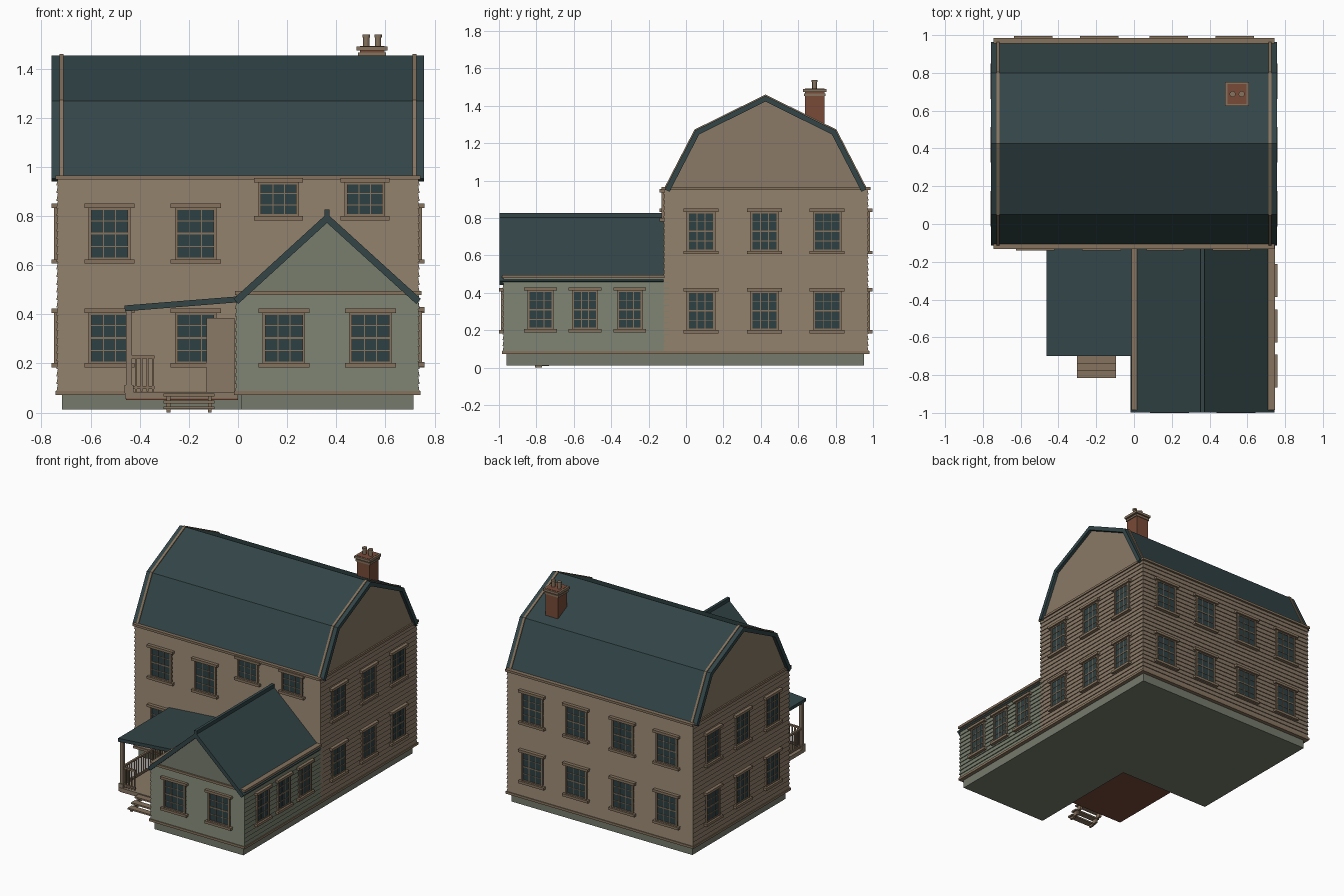
import bpy, bmesh, math
from mathutils import Vector

if "Cube" in bpy.data.objects:
    bpy.data.objects.remove(bpy.data.objects["Cube"])


def material(name, rgb):
    m = bpy.data.materials.new(name)
    m.diffuse_color = (*rgb, 1)
    m.use_nodes = True
    m.node_tree.nodes["Principled BSDF"].inputs["Base Color"].default_value = m.diffuse_color
    return m


TAN = material("tan siding", (0.255, 0.195, 0.135))
TRIM = material("brown trim", (0.235, 0.170, 0.110))
GREEN = material("sage siding", (0.185, 0.205, 0.150))
STONE = material("foundation grey green", (0.180, 0.195, 0.148))
ROOF = material("dark teal roof", (0.033, 0.060, 0.064))
GLASS = material("window glass", (0.027, 0.050, 0.054))
BRICK = material("red brick", (0.190, 0.070, 0.040))


def finish(name, bm, mat):
    bmesh.ops.recalc_face_normals(bm, faces=bm.faces)
    me = bpy.data.meshes.new(name)
    bm.to_mesh(me)
    bm.free()
    me.materials.append(mat)
    ob = bpy.data.objects.new(name, me)
    bpy.context.collection.objects.link(ob)
    return ob


def boxes(name, items, mat):
    """Each item is x0, x1, y0, y1, z0, z1."""
    bm = bmesh.new()
    for x0, x1, y0, y1, z0, z1 in items:
        vs = bmesh.ops.create_cube(bm, size=1)["verts"]
        for v in vs:
            v.co = Vector(((x0 + x1) / 2 + v.co.x * (x1 - x0),
                           (y0 + y1) / 2 + v.co.y * (y1 - y0),
                           (z0 + z1) / 2 + v.co.z * (z1 - z0)))
    return finish(name, bm, mat)


def place(axis, a, p):
    """Point of a cross-section p = (h, z) at position a along an axis."""
    return (a, p[0], p[1]) if axis == "x" else (p[0], a, p[1])


def prism(name, pts, axis, a, b, mat):
    bm = bmesh.new()
    ends = [[bm.verts.new(place(axis, t, p)) for p in pts] for t in (a, b)]
    for e in ends:
        bm.faces.new(e)
    for i in range(len(pts)):
        j = (i + 1) % len(pts)
        bm.faces.new((ends[0][i], ends[0][j], ends[1][j], ends[1][i]))
    return finish(name, bm, mat)


def offset(pts, d):
    """Move an open polyline (left to right) up along its mitred normals."""
    out = []
    for i, p in enumerate(pts):
        ns = []
        for q, r in ((i - 1, i), (i, i + 1)):
            if q >= 0 and r < len(pts):
                e = Vector(pts[r]) - Vector(pts[q])
                ns.append(Vector((-e.y, e.x)).normalized())
        n = sum(ns, Vector((0, 0))).normalized()
        out.append(tuple(Vector(p) + n * d / n.dot(ns[0])))
    return out


def ribbon(name, pts, d0, d1, axis, a, b, mat):
    """Folded sheet between two offsets of a polyline."""
    bm = bmesh.new()
    g = [[[bm.verts.new(place(axis, t, p)) for p in offset(pts, d)]
          for d in (d0, d1)] for t in (a, b)]
    for i in range(len(pts) - 1):
        for k in (0, 1):
            bm.faces.new((g[k][0][i], g[k][0][i+1], g[k][1][i+1], g[k][1][i]))
            bm.faces.new((g[0][k][i], g[0][k][i+1], g[1][k][i+1], g[1][k][i]))
    for i in (0, len(pts) - 1):
        bm.faces.new((g[0][0][i], g[0][1][i], g[1][1][i], g[1][0][i]))
    return finish(name, bm, mat)


def siding(name, x0, x1, y0, y1, z0, z1, mat, pitch=0.031, lap=0.006):
    """Clapboard walls: each board is wider at its lower edge."""
    bm = bmesh.new()
    n = round((z1 - z0) / pitch)
    rings = []
    for i in range(n):
        for k, o in ((0, lap), (1, 0)):
            z = z0 + (z1 - z0) * (i + k) / n
            rings.append([bm.verts.new(c) for c in (
                (x0 - o, y0 - o, z), (x1 + o, y0 - o, z),
                (x1 + o, y1 + o, z), (x0 - o, y1 + o, z))])
    for r, s in zip(rings, rings[1:]):
        for i in range(4):
            j = (i + 1) % 4
            bm.faces.new((r[i], r[j], s[j], s[i]))
    bm.faces.new(rings[0])
    bm.faces.new(rings[-1])
    return finish(name, bm, mat)


# Main house and front wing extents
X, YF, YB = 0.733, -0.115, 0.97
WX0, WY = -0.006, -0.975
RIDGE = 0.362

# Foundations, clapboard walls and trim bands
boxes("main_foundation", [(-0.717, 0.715, -0.10, 0.952, 0.012, 0.08)], STONE)
boxes("wing_foundation", [(0.012, 0.715, -0.96, -0.10, 0.012, 0.08)], STONE)
siding("main_walls", -X, X, YF, YB, 0.085, 0.955, TAN)
siding("wing_walls", WX0, X, WY, YF + 0.02, 0.085, 0.482, GREEN)
boxes("base_trim", [(-0.743, 0.743, YF - 0.011, YB + 0.01, 0.072, 0.089),
                    (WX0 - 0.01, 0.743, WY - 0.01, YF, 0.072, 0.089)], TRIM)
boxes("eave_trim", [(-0.743, 0.743, -0.132, 0.986, 0.949, 0.965),
                    (-0.012, 0.746, WY - 0.01, YF, 0.478, 0.495)], TRIM)

# Gambrel roof with gable walls and rake trim
gambrel = [(-0.113, 0.953), (0.05, 1.268), (0.425, 1.453), (0.80, 1.268), (0.963, 0.953)]
prism("main_gables", offset(gambrel, -0.02), "x", -X, X, TAN)
ribbon("main_roof", gambrel, -0.028, 0, "x", -0.758, 0.756, ROOF)
for s in (-1, 1):
    ribbon("rake_trim", gambrel, -0.02, 0.006, "x", s * 0.727, s * 0.711, TRIM)

# Wing roof
gable = [(-0.018, 0.463), (RIDGE, 0.81), (0.744, 0.463)]
prism("wing_gable", offset(gable, -0.015), "y", WY, YF, GREEN)
ribbon("wing_roof", gable, -0.028, 0, "y", -0.998, -0.12, ROOF)
boxes("wing_ridge_cap", [(RIDGE - 0.01, RIDGE + 0.01, -0.998, -0.12, 0.795, 0.826)], ROOF)

# Windows: gather boxes on every wall
trim_boxes, glass_boxes = [], []
WALLS = {"front": ("x", YF, -1), "back": ("x", YB, 1), "left": ("y", -X, -1),
         "right": ("y", X, 1), "wing": ("x", WY, -1)}


def window(side, c, z0, z1, w, rows=4):
    axis, base, s = WALLS[side]

    def add(store, u0, u1, d, za, zb):
        lo, hi = sorted((base - s * 0.004, base + s * d))
        store.append((u0, u1, lo, hi, za, zb) if axis == "x" else (lo, hi, u0, u1, za, zb))
    h, f = w / 2, 0.012
    add(glass_boxes, c - h, c + h, 0.008, z0, z1)
    for zz in (z0 - 0.018, z1):                       # sill and head
        add(trim_boxes, c - h - 0.017, c + h + 0.017, 0.026, zz, zz + 0.018)
    for e in (-1, 1):                                 # side casings
        m = c + e * (h - f / 2)
        add(trim_boxes, m - f / 2, m + f / 2, 0.015, z0, z1)
    for zz in (z0, z1 - 0.008):                       # sash rails
        add(trim_boxes, c - h, c + h, 0.012, zz, zz + 0.008)
    for k in (1, 2):                                  # glazing bars
        m = c - h + f + (w - 2 * f) * k / 3
        add(trim_boxes, m - 0.002, m + 0.002, 0.011, z0, z1)
    for k in range(1, rows):
        m = z0 + (z1 - z0) * k / rows
        t = 0.004 if 2 * k == rows else 0.002
        add(trim_boxes, c - h, c + h, 0.011, m - t, m + t)


LOW, HIGH = (0.201, 0.406), (0.624, 0.832)
for z0, z1 in (LOW, HIGH):
    for c in (-0.523, -0.172):
        window("front", c, z0, z1, 0.17)
    for c in (-0.533, -0.184, 0.184, 0.533):
        window("back", c, z0, z1, 0.17)
    for side in ("left", "right"):
        for c in (0.08, 0.42, 0.755):
            window(side, c, z0, z1, 0.153)
for c in (0.165, 0.516):
    window("front", c, 0.80, 0.936, 0.165, 3)
for c in (0.187, 0.539):
    window("wing", c, *LOW, 0.173)
for c in (-0.778, -0.54, -0.30):
    window("right", c, 0.206, 0.411, 0.14)
boxes("window_trim", trim_boxes, TRIM)
boxes("window_glass", glass_boxes, GLASS)

# Porch: deck, roof, posts, railings, door and steps
boxes("porch_deck", [(-0.46, 0.0, -0.695, -0.11, 0.058, 0.084)], TAN)
boxes("porch_underside", [(-0.455, 0.0, -0.69, -0.11, 0.052, 0.058)], BRICK)
ribbon("porch_roof", [(-0.462, 0.436), (0.0, 0.473)], -0.024, 0, "y", -0.698, -0.12, ROOF)
posts = []
for y in (-0.675, -0.145):
    posts += [(-0.455, -0.431, y - 0.012, y + 0.012, 0.08, 0.42),
              (-0.461, -0.425, y - 0.018, y + 0.018, 0.08, 0.112)]
boxes("porch_posts", posts, TAN)
rails = []
for z in (0.096, 0.22):
    rails += [(-0.432, -0.34, -0.682, -0.668, z, z + 0.012),
              (-0.45, -0.436, -0.67, -0.15, z, z + 0.012)]
for x in (-0.415, -0.392, -0.369, -0.345):
    rails.append((x - 0.004, x + 0.004, -0.679, -0.671, 0.085, 0.23))
for i in range(1, 20):
    y = -0.675 + 0.53 * i / 20
    rails.append((-0.447, -0.439, y - 0.004, y + 0.004, 0.1, 0.225))
boxes("porch_railing", rails, TRIM)
boxes("front_door", [(-0.128, -0.014, -0.145, -0.11, 0.084, 0.385)], TAN)
steps = []
for i, z in enumerate((0.066, 0.038, 0.014)):
    y = -0.695 - 0.038 * i
    steps.append((-0.303, -0.095, y - 0.045, y, z, z + 0.011))
    for x in (-0.283, -0.115):
        steps.append((x - 0.008, x + 0.008, y - 0.036, y, 0.0 if i == 2 else z - 0.03, z))
boxes("porch_steps", steps, TRIM)

# Chimney with caps and two pots
cx, cy = 0.546, 0.688
boxes("chimney_shaft", [(cx - 0.05, cx + 0.05, cy - 0.052, cy + 0.052, 1.2, 1.492)], BRICK)
caps = []
for r, z0, z1 in ((0.057, 1.452, 1.466), (0.063, 1.473, 1.49)):
    caps.append((cx - r, cx + r, cy - r, cy + r, z0, z1))
boxes("chimney_caps", caps, TRIM)
bm = bmesh.new()
for dx in (-0.024, 0.024):
    for r, z0, z1 in ((0.013, 1.48, 1.53), (0.016, 1.526, 1.538)):
        vs = bmesh.ops.create_cone(bm, cap_ends=True, segments=14, radius1=r,
                                   radius2=r, depth=z1 - z0)["verts"]
        bmesh.ops.translate(bm, verts=vs, vec=(cx + dx, cy, (z0 + z1) / 2))
finish("chimney_pots", bm, TRIM)
